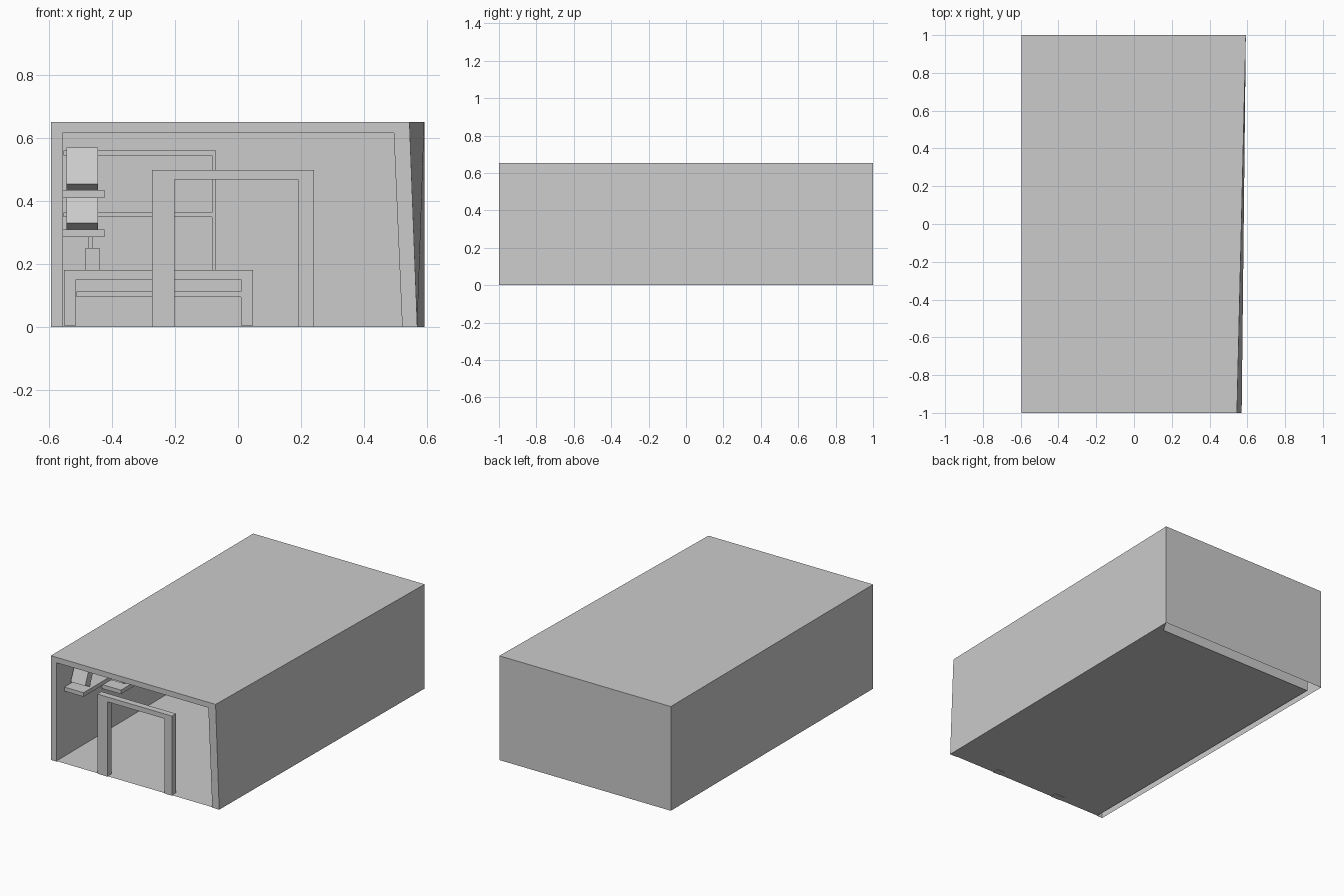
import bpy, bmesh, math
from mathutils import Matrix, Vector

cube = bpy.data.objects.get("Cube")
if cube:
    bpy.data.objects.remove(cube, do_unlink=True)

grey = bpy.data.materials.new("light grey")
grey.use_nodes = True
colour = (0.6, 0.6, 0.6, 1)
grey.diffuse_color = colour
grey.node_tree.nodes["Principled BSDF"].inputs["Base Color"].default_value = colour


def finish(name, bm):
    mesh = bpy.data.meshes.new(name)
    bm.to_mesh(mesh)
    bm.free()
    mesh.materials.append(grey)
    obj = bpy.data.objects.new(name, mesh)
    bpy.context.collection.objects.link(obj)
    return obj


def add_box(bm, x, y, z):
    """Box from (low, high) ranges."""
    size = [b - a for a, b in (x, y, z)]
    mid = [(a + b) / 2 for a, b in (x, y, z)]
    return bmesh.ops.create_cube(bm, size=1, matrix=Matrix.Translation(mid) @ Matrix.Diagonal((*size, 1)))


def boxes(name, *ranges):
    bm = bmesh.new()
    for r in ranges:
        add_box(bm, *r)
    return finish(name, bm)


# Room shell: outer skin and inner lining, joined by the front rim
def section(bm, y, left, right_low, right_high, top, base=0):
    pts = [(left, base), (left, top), (right_high, top), (right_low, base)]
    return [bm.verts.new((x, y, z)) for x, z in pts]


bm = bmesh.new()
outer_front = section(bm, -1, -0.595, 0.57, 0.545, 0.652)
outer_back = section(bm, 1, -0.595, 0.592, 0.592, 0.652)
inner_front = section(bm, -1, -0.557, 0.522, 0.495, 0.618)
inner_back = section(bm, 0.92, -0.557, 0.545, 0.545, 0.618)
for a, b in ((outer_back, outer_front), (outer_front, inner_front), (inner_front, inner_back)):
    for i in range(3):
        bm.faces.new((a[i], a[i + 1], b[i + 1], b[i]))
bm.faces.new(outer_back)
bm.faces.new(inner_back)
# Underside of the sloping side wall
bm.faces.new((outer_front[3], outer_back[3], inner_back[3], inner_front[3]))
finish("room_shell", bm)

# Floor
bm = bmesh.new()
corners = [(-0.557, -1), (0.522, -1), (0.545, 0.92), (-0.557, 0.92)]
bm.faces.new([bm.verts.new((x, y, 0.003)) for x, y in corners])
finish("floor", bm)

# Doorway standing at the open front
depth = (-1, -0.96)
boxes("door_frame",
      ((-0.273, -0.202), depth, (0, 0.498)),
      ((0.19, 0.242), depth, (0, 0.498)),
      ((-0.202, 0.19), depth, (0.468, 0.498)))

# Table with four legs and stretchers
front, back = 0.1, 0.6
parts = [((-0.553, 0.048), (front, back), (0.15, 0.18))]
for y in (front, back - 0.04):
    parts.append(((-0.513, 0.01), (y, y + 0.04), (0.095, 0.113)))
    for x in (-0.553, 0.01):
        parts.append(((x, x + 0.038), (y, y + 0.04), (0.005, 0.15)))
boxes("table", *parts)

# Thin two-bay frame on the table
y = (0.4, 0.415)
boxes("rack_frame",
      ((-0.083, -0.07), y, (0.18, 0.56)),
      ((-0.555, -0.083), y, (0.545, 0.56)),
      ((-0.555, -0.083), y, (0.35, 0.363)))

# Stand on the table
boxes("stand",
      ((-0.485, -0.44), (0.2, 0.245), (0.18, 0.25)),
      ((-0.475, -0.462), (0.216, 0.229), (0.25, 0.285)))

# Wall shelves, each with a screen leaning back
tilt = math.radians(23)
for name, y, z in (("upper", -0.92, 0.41), ("lower", -0.55, 0.285)):
    boxes(name + "_shelf", ((-0.557, -0.425), (y, y + 0.28), (z, z + 0.025)))
    bm = bmesh.new()
    add_box(bm, (-0.545, -0.445), (0, 0.05), (0, 0.125))
    bmesh.ops.rotate(bm, verts=bm.verts, cent=(0, 0.05, 0), matrix=Matrix.Rotation(-tilt, 3, "X"))
    bmesh.ops.translate(bm, verts=bm.verts, vec=Vector((0, y + 0.04, z + 0.025)))
    finish(name + "_screen", bm)
